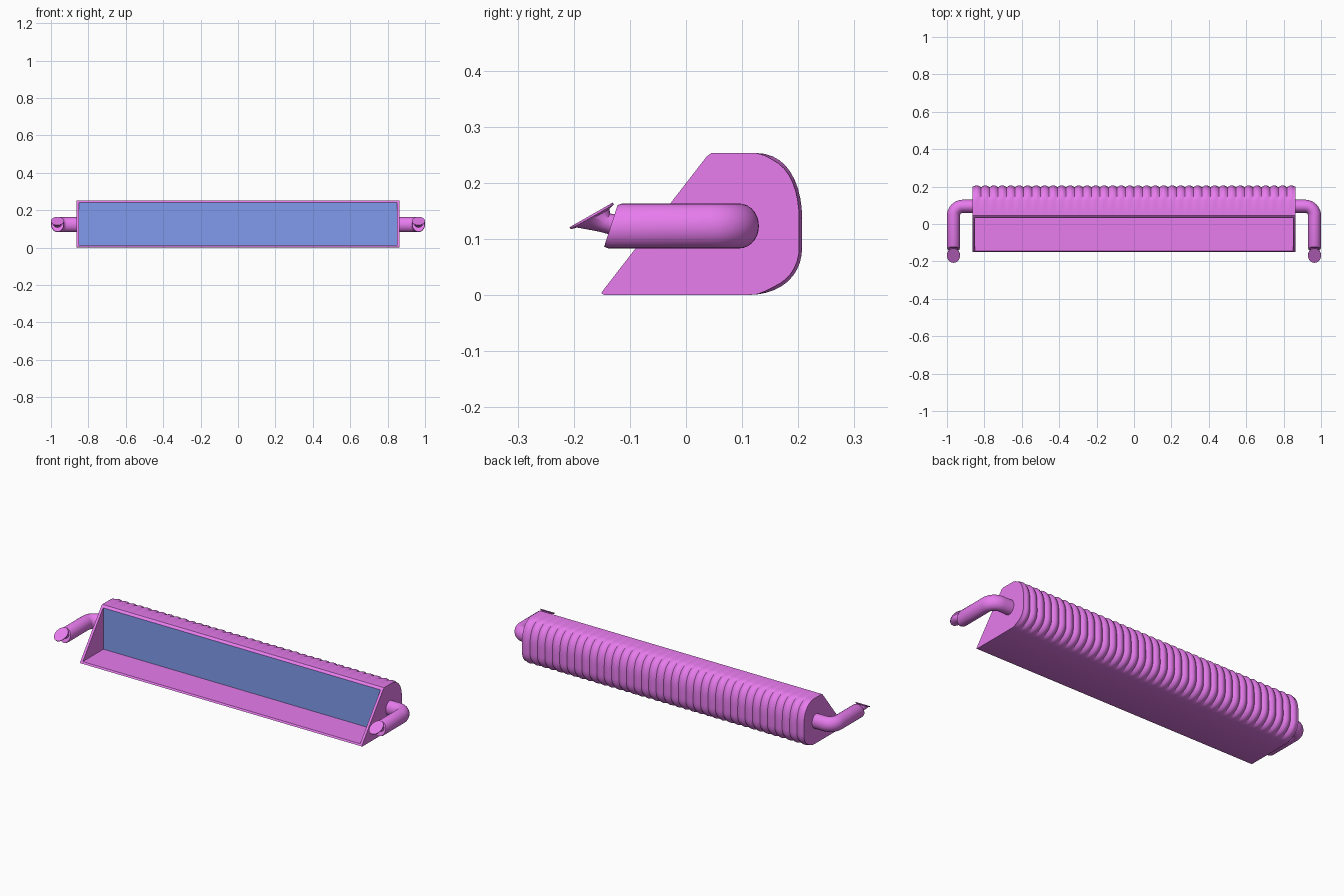
import bpy, bmesh, math
from mathutils import Vector

if "Cube" in bpy.data.objects:
    bpy.data.objects.remove(bpy.data.objects["Cube"])


def material(name, rgb):
    m = bpy.data.materials.new(name)
    m.diffuse_color = (*rgb, 1)
    m.use_nodes = True
    m.node_tree.nodes["Principled BSDF"].inputs["Base Color"].default_value = m.diffuse_color
    return m


MAGENTA = material("magenta", (0.8, 0.2, 0.85))
BLUE = material("blue", (0.22, 0.33, 0.85))


def skin(name, rings, mat):
    """Bridge closed rings of points, cap both ends."""
    bm = bmesh.new()
    loops = [[bm.verts.new(p) for p in r] for r in rings]
    n = len(loops[0])
    for a, b in zip(loops, loops[1:]):
        for i in range(n):
            j = (i + 1) % n
            bm.faces.new((a[i], a[j], b[j], b[i]))
    bm.faces.new(loops[0])
    bm.faces.new(loops[-1])
    bmesh.ops.recalc_face_normals(bm, faces=bm.faces)
    me = bpy.data.meshes.new(name)
    bm.to_mesh(me)
    bm.free()
    ob = bpy.data.objects.new(name, me)
    bpy.context.collection.objects.link(ob)
    if mat:
        me.materials.append(mat)
    return ob


def smooth(ob, deg=35):
    bpy.ops.object.select_all(action='DESELECT')
    ob.select_set(True)
    bpy.context.view_layer.objects.active = ob
    bpy.ops.object.shade_smooth_by_angle(angle=math.radians(deg))


def box(name, lo, hi, mat=None):
    ring = lambda x: [(x, lo[1], lo[2]), (x, hi[1], lo[2]), (x, hi[1], hi[2]), (x, lo[1], hi[2])]
    return skin(name, [ring(lo[0]), ring(hi[0])], mat)


def bezier(p, n):
    p = [Vector(q) for q in p]
    out = []
    for i in range(n + 1):
        t = i / n
        s = 1 - t
        out.append(p[0] * s**3 + p[1] * 3 * s * s * t + p[2] * 3 * s * t * t + p[3] * t**3)
    return out


# Body: side profile swept along x, scalloped on its rounded back
HALF, RIDGES, STEPS, DEPTH = 0.863, 38, 6, 0.011
profile = [Vector(p) for p in [(-0.145, 0), (-0.151, 0.003), (-0.148, 0.008),
                               (0.037, 0.247), (0.045, 0.253)]]
profile += bezier([(0.125, 0.253), (0.18, 0.253), (0.207, 0.2), (0.207, 0.135)], 10)
profile += bezier([(0.207, 0.085), (0.207, 0.035), (0.17, 0), (0.11, 0)], 10)


def body_ring(x, dip):
    pts = []
    for p in profile:
        w = min(1, max(0, (p.x - 0.125) / 0.03))
        inward = (Vector((0.11, 0.12)) - p).normalized()
        q = p + inward * dip * w
        pts.append((x, q.x, q.y))
    return pts


rings = []
total = RIDGES * STEPS
for i in range(total + 1):
    x = -HALF + 2 * HALF * i / total
    rings.append(body_ring(x, DEPTH * (1 - abs(math.sin(math.pi * i / STEPS))) if 0 < i < total else DEPTH * 0.5))
body = skin("housing", rings, MAGENTA)

# Recess in the slanted front
cutter = box("recess_cutter", (-0.849, -0.4, 0.012), (0.849, 0.047, 0.242))
cutter.hide_render = True
mod = body.modifiers.new("recess", 'BOOLEAN')
mod.operation = 'DIFFERENCE'
mod.solver = 'EXACT'
mod.object = cutter
bpy.context.view_layer.objects.active = body
bpy.ops.object.modifier_apply(modifier=mod.name)
bpy.data.objects.remove(cutter)
smooth(body)

# Blue core panel at the back of the recess
box("core_panel", (-0.849, 0.036, 0.012), (0.849, 0.047, 0.242), BLUE)


# Side pipes with a bend, a slanted end, and a flared tilted flap
def oval(c, a, b, n=28):
    c, a, b = Vector(c), Vector(a), Vector(b)
    return [c + a * math.cos(2 * math.pi * k / n) + b * math.sin(2 * math.pi * k / n) for k in range(n)]


ZC, RX, RZ, CX = 0.123, 0.035, 0.04, 0.965


def pipe_rings():
    up = (0, 0, RZ)
    r = [oval((0.85, 0.095, ZC), (0, RX, 0), up)]
    for k in range(11):
        t = math.pi / 2 * k / 10
        d = Vector((math.sin(t), math.cos(t), 0))
        r.append(oval(Vector((CX - 0.05, 0.045, ZC)) + d * 0.05, d * RX, up))
    r.append(oval((CX, -0.126, ZC), (RX, 0, 0), (0, 0.012, RZ)))
    r.append(oval((CX, -0.134, ZC), (RX * 0.93, 0, 0), (0, 0.012, RZ * 0.93)))
    return r


def flap_rings():
    n = Vector((0, -0.5, 0.866))
    c = Vector((CX, -0.168, 0.141))
    b = Vector((0, 0.0385, 0.022))
    return [oval((CX, -0.125, 0.125), (0.022, 0, 0), (0, 0.008, 0.018)),
            oval((CX, -0.145, 0.129), (0.022, 0, 0), (0, 0.010, 0.016)),
            oval(c - n * 0.005, (0.030, 0, 0), b * 0.75),
            oval(c - n * 0.002, (RX, 0, 0), b),
            oval(c + n * 0.002, (RX, 0, 0), b)]


for side, s in (("left", -1), ("right", 1)):
    for part, rs in (("pipe", pipe_rings()), ("pipe_flap", flap_rings())):
        flipped = [[(p.x * s, p.y, p.z) for p in ring] for ring in rs]
        smooth(skin(f"{side}_{part}", flipped, MAGENTA))
